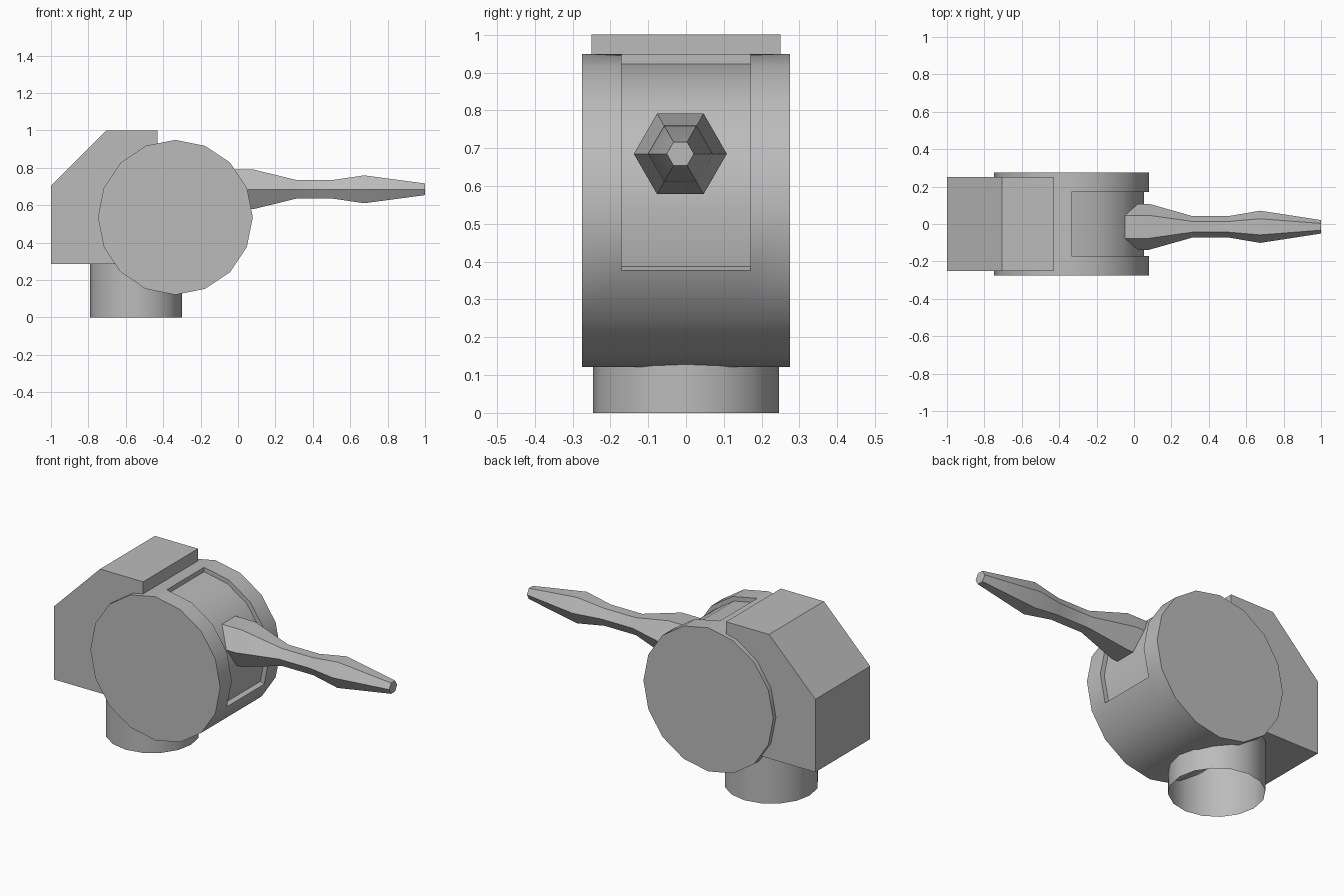
import bpy, bmesh, math
from mathutils import Vector

cube = bpy.data.objects.get("Cube")
if cube:
    bpy.data.objects.remove(cube, do_unlink=True)

grey = bpy.data.materials.new("plain grey")
colour = (0.5, 0.5, 0.5, 1)
grey.diffuse_color = colour
grey.use_nodes = True
grey.node_tree.nodes["Principled BSDF"].inputs["Base Color"].default_value = colour


def finish(name, bm):
    """Turn a bmesh into a named object, smooth except at sharp corners."""
    bmesh.ops.recalc_face_normals(bm, faces=bm.faces)
    mesh = bpy.data.meshes.new(name)
    bm.to_mesh(mesh)
    bm.free()
    mesh.materials.append(grey)
    obj = bpy.data.objects.new(name, mesh)
    bpy.context.collection.objects.link(obj)
    bpy.ops.object.select_all(action='DESELECT')
    obj.select_set(True)
    bpy.context.view_layer.objects.active = obj
    bpy.ops.object.shade_smooth_by_angle(angle=math.radians(30))
    return obj


def loft(rings, capped=True):
    """Skin equal-sized rings of points; return the bmesh and its side faces."""
    bm = bmesh.new()
    loops = [[bm.verts.new(p) for p in ring] for ring in rings]
    count = len(loops[0])
    sides = []
    for a, b in zip(loops, loops[1:]):
        sides.append([bm.faces.new((a[i], a[(i + 1) % count],
                                    b[(i + 1) % count], b[i]))
                      for i in range(count)])
    if capped:
        bm.faces.new(loops[0])
        bm.faces.new(loops[-1])
    return bm, sides


def circle(radius, count):
    return [(radius * math.cos(math.tau * i / count),
             radius * math.sin(math.tau * i / count)) for i in range(count)]


# Drum lying along y, with a sunken panel on its forward quarter
cx, cz, drum_r, depth = -0.335, 0.535, 0.414, 0.026
bm, bands = loft([[(cx + u, y, cz + w) for u, w in circle(drum_r, 16)]
                  for y in (-0.275, -0.17, 0.17, 0.275)])
panel = [bands[1][i] for i in (-1, 0, 1, 2, 3)]
bmesh.ops.recalc_face_normals(bm, faces=bm.faces)
result = bmesh.ops.extrude_face_region(bm, geom=panel)
for v in [g for g in result["geom"] if isinstance(g, bmesh.types.BMVert)]:
    out = Vector((v.co.x - cx, 0, v.co.z - cz))
    v.co -= out.normalized() * depth
bmesh.ops.delete(bm, geom=[f for f in panel if f.is_valid], context='FACES')
finish("drum", bm)

# Housing block with a sloped rear corner
outline = [(-1, 0.285), (-1, 0.705), (-0.705, 1), (-0.43, 1), (-0.43, 0.285)]
bm, _ = loft([[(x, y, z) for x, z in outline] for y in (-0.25, 0.25)])
finish("rear_housing", bm)

# Open tube that the drum stands on
bm, _ = loft([[(-0.545 + u, v, z) for u, v in circle(0.246, 16)]
              for z in (0, 0.3)], capped=False)
finish("base_tube", bm)

# Six-sided barrel, as (x, radius) stations
stations = [(-0.2, 0.123), (0.08, 0.123), (0.31, 0.058),
            (0.51, 0.058), (0.675, 0.086), (1, 0.036)]
bm, _ = loft([[(x, -0.015 + u, 0.685 + w) for u, w in circle(r, 6)]
              for x, r in stations])
finish("barrel", bm)
